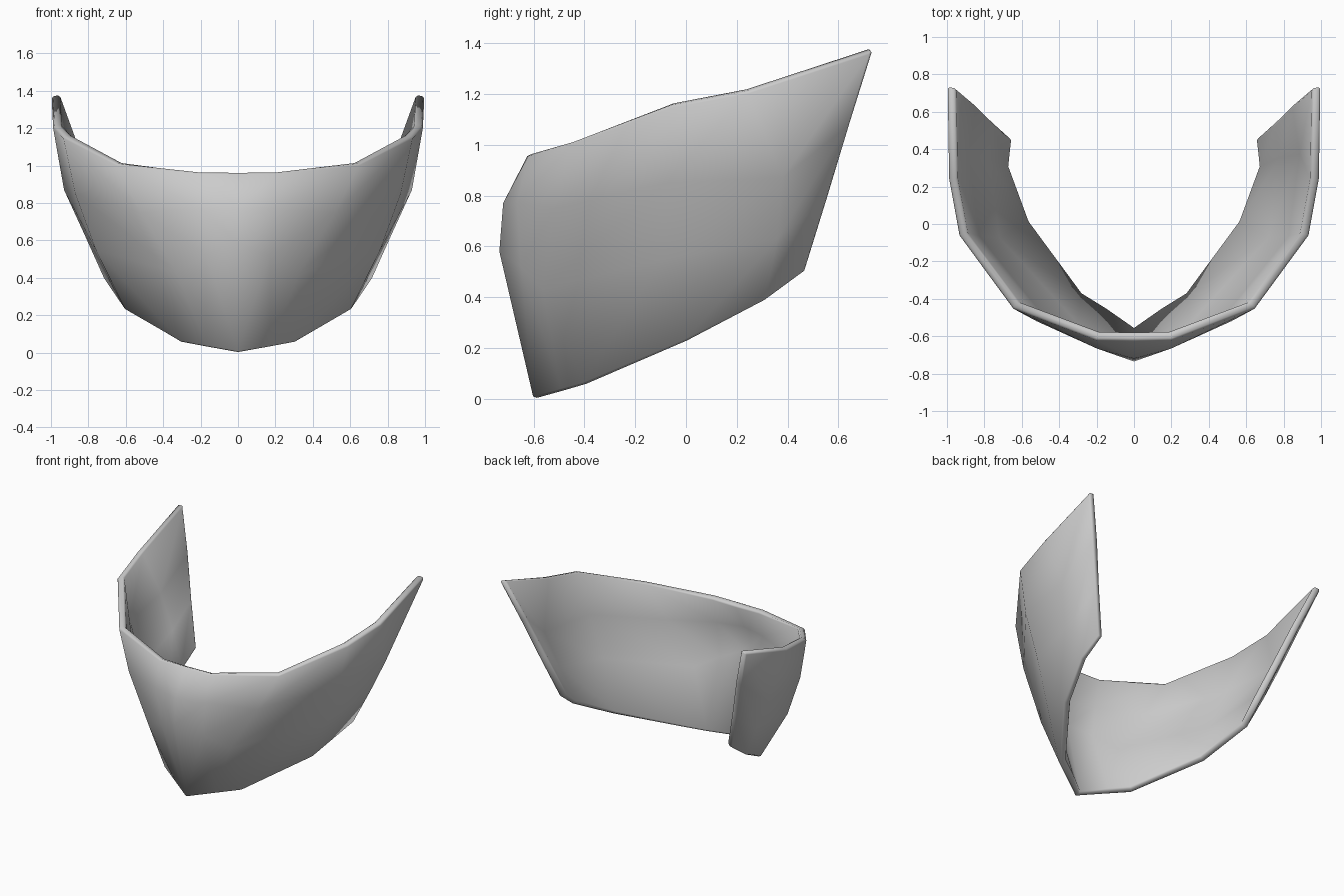
import bpy, bmesh

cube = bpy.data.objects.get("Cube")
if cube:
    bpy.data.objects.remove(cube, do_unlink=True)

# Plain grey material
grey = bpy.data.materials.new("plain_grey")
grey.use_nodes = True
colour = (0.6, 0.6, 0.6, 1.0)
grey.diffuse_color = colour
grey.node_tree.nodes["Principled BSDF"].inputs["Base Color"].default_value = colour

# Columns of one half, from the centre ridge to the rear edge, each bottom to top
columns = [
    [(0, -.60, 0), (0, -.735, .58), (0, -.72, .77), (0, -.62, .965)],
    [(.17, -.49, .03), (.17, -.65, .52), (.20, -.665, .77), (.20, -.62, .965)],
    [(.31, -.40, .055), (.33, -.565, .43), (.52, -.52, .75), (.65, -.45, 1.01)],
    [(.60, 0, .225), (.76, -.09, .55), (.87, -.08, .85), (.935, -.06, 1.155)],
    [(.71, .31, .385), (.82, .36, .63), (.93, .38, .87), (.99, .24, 1.21)],
    [(.69, .47, .50), (.79, .56, .79), (.89, .645, 1.08), (1.0, .735, 1.37)],
]

# Half shell as a grid of quads facing outward
bm = bmesh.new()
grid = [[bm.verts.new(p) for p in col] for col in columns]
for a, b in zip(grid, grid[1:]):
    for i in range(len(a) - 1):
        bm.faces.new((a[i], b[i], b[i + 1], a[i + 1]))
mesh = bpy.data.meshes.new("face_guard")
bm.to_mesh(mesh)
bm.free()
mesh.materials.append(grey)
guard = bpy.data.objects.new("face_guard", mesh)
bpy.context.collection.objects.link(guard)

# Mirror to the other half, thicken inward and soften the rim
mirror = guard.modifiers.new("mirror", 'MIRROR')
mirror.use_clip = True
shell = guard.modifiers.new("thickness", 'SOLIDIFY')
shell.thickness = 0.048
shell.offset = -1
rim = guard.modifiers.new("rim", 'BEVEL')
rim.width = 0.01
rim.segments = 1
rim.limit_method = 'ANGLE'
rim.angle_limit = 1.1

bpy.ops.object.select_all(action='DESELECT')
guard.select_set(True)
bpy.context.view_layer.objects.active = guard
bpy.ops.object.shade_smooth()
